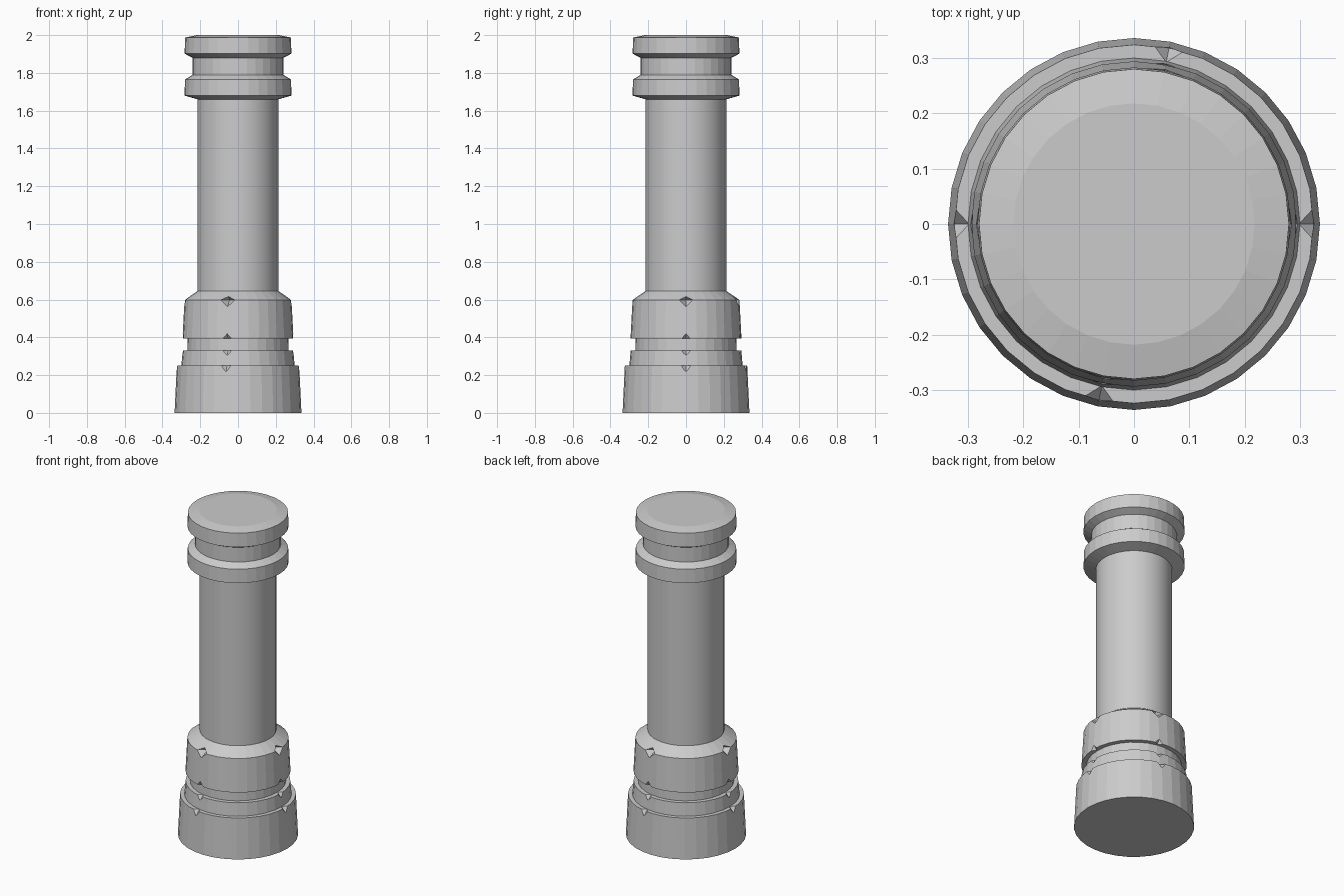
import bpy, bmesh, math
from mathutils import Vector, Matrix

if "Cube" in bpy.data.objects:
    bpy.data.objects.remove(bpy.data.objects["Cube"], do_unlink=True)

SIDES = 32

stone = bpy.data.materials.new("grey stone")
stone.use_nodes = True
GREY = (0.6, 0.6, 0.6, 1)
stone.diffuse_color = GREY
stone.node_tree.nodes["Principled BSDF"].inputs["Base Color"].default_value = GREY


def make_object(name, bm):
    bmesh.ops.recalc_face_normals(bm, faces=bm.faces)
    mesh = bpy.data.meshes.new(name)
    bm.to_mesh(mesh)
    bm.free()
    mesh.materials.append(stone)
    obj = bpy.data.objects.new(name, mesh)
    bpy.context.collection.objects.link(obj)
    return obj


def lathe(name, profile):
    """Turn (radius, height) points into a closed solid."""
    bm = bmesh.new()
    rings = []
    for r, z in profile:
        rings.append([bm.verts.new((r * math.cos(a), r * math.sin(a), z))
                      for a in (math.tau * i / SIDES for i in range(SIDES))])
    for low, high in zip(rings, rings[1:]):
        for i in range(SIDES):
            j = (i + 1) % SIDES
            bm.faces.new((low[i], low[j], high[j], high[i]))
    bm.faces.new(rings[0])
    bm.faces.new(rings[-1])
    return make_object(name, bm)


def add_notch(bm, angle, radius, z, size):
    """Diamond cutter centred on a rim: size is (depth, half width, half height)."""
    turn = Matrix.Rotation(angle, 3, "Z")
    points = []
    for axis in range(3):
        for sign in (1, -1):
            p = Vector((radius, 0, z))
            p[axis] += sign * size[axis]
            points.append(bm.verts.new(turn @ p))
    xp, xn, yp, yn, zp, zn = points
    for x in (xp, xn):
        for y in (yp, yn):
            for v in (zp, zn):
                bm.faces.new((x, y, v))


# Stepped base
base = lathe("base", [
    (0.336, 0), (0.324, 0.25), (0.300, 0.25), (0.293, 0.33), (0.268, 0.33),
    (0.267, 0.393), (0.294, 0.393), (0.283, 0.598), (0.214, 0.645)])

# Chipped notches on the four rims of the base
rims = [
    (0.324, 0.25, (0.026, 0.028, 0.034)),
    (0.293, 0.33, (0.022, 0.026, 0.028)),
    (0.294, 0.393, (0.022, 0.026, 0.028)),
    (0.283, 0.598, (0.055, 0.040, 0.036)),
]
step = math.tau / SIDES
bm = bmesh.new()
for index in (0, 7, 16, 23):
    for radius, z, size in rims:
        add_notch(bm, index * step, radius, z, size)
cutter = make_object("notch_cutter", bm)
cutter.hide_render = True

cut = base.modifiers.new("notches", "BOOLEAN")
cut.operation = "DIFFERENCE"
cut.solver = "EXACT"
cut.object = cutter
bpy.context.view_layer.objects.active = base
bpy.ops.object.modifier_apply(modifier=cut.name)
bpy.data.objects.remove(cutter, do_unlink=True)

# Smooth round shaft
shaft = lathe("shaft", [(0.214, 0.64), (0.214, 1.67)])
for face in shaft.data.polygons:
    face.use_smooth = len(face.vertices) == 4

# Double-collared top
lathe("capital", [
    (0.214, 1.66), (0.283, 1.68), (0.281, 1.765), (0.240, 1.79), (0.240, 1.88),
    (0.283, 1.902), (0.280, 1.987), (0.218, 2.0)])
